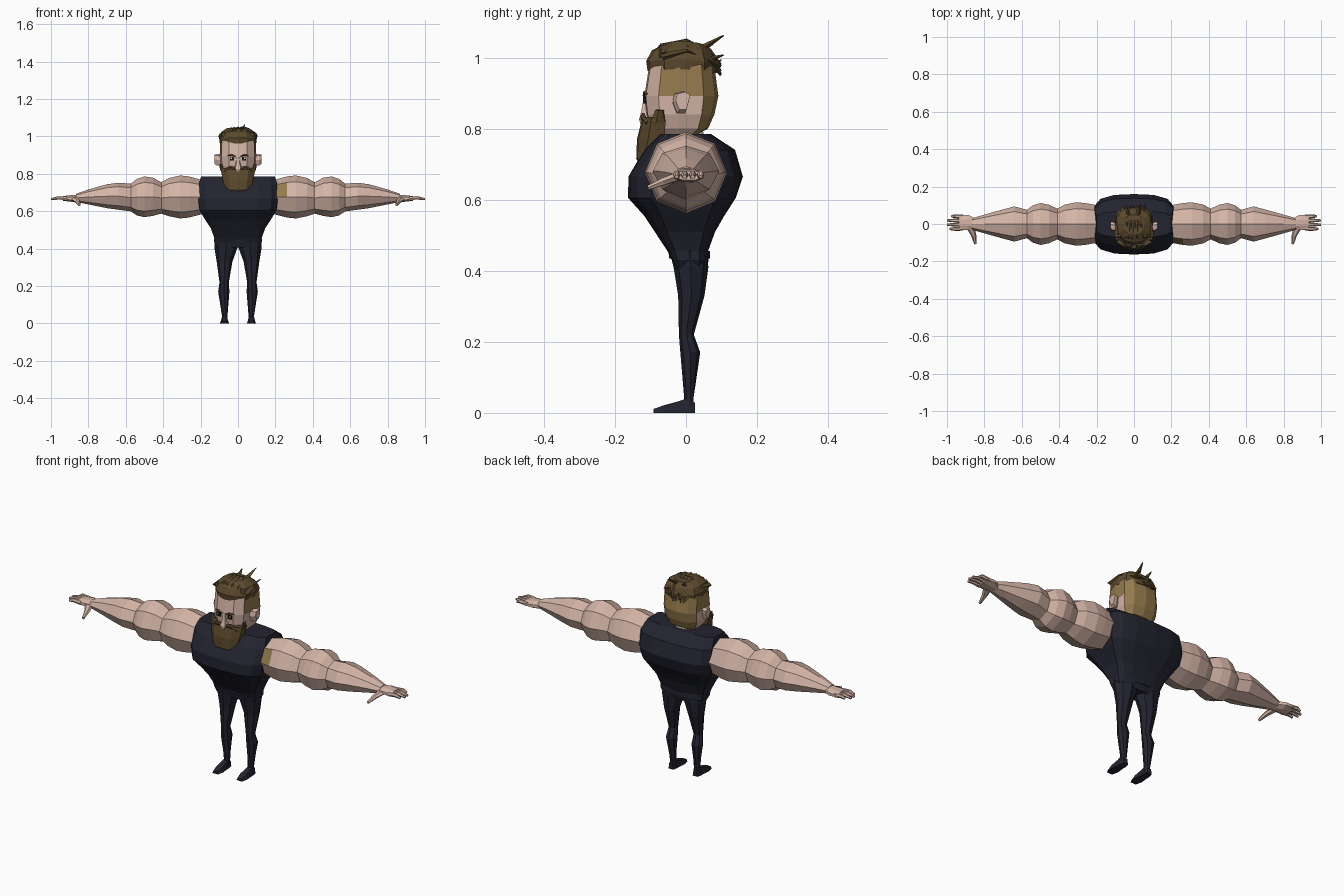
import bpy, bmesh, math, random
from mathutils import Vector

random.seed(4)


def material(name, rgb):
    m = bpy.data.materials.new(name)
    m.diffuse_color = (*rgb, 1)
    return m


SKIN = material("skin", (0.66, 0.46, 0.385))
CLOTH = material("dark cloth", (0.016, 0.017, 0.028))
HAIR = material("dark brown hair", (0.105, 0.066, 0.026))
SIDE = material("light brown hair", (0.30, 0.20, 0.075))
BLACK = material("eye black", (0.008, 0.007, 0.007))
WHITE = material("eye white", (0.75, 0.73, 0.7))


def loft(name, rings, mats, rule=None):
    """Skin a list of equal-length rings; rule(segment, column) gives the material slot."""
    bm = bmesh.new()
    vs = [[bm.verts.new(p) for p in r] for r in rings]
    n = len(rings[0])
    for i in range(len(vs) - 1):
        for j in range(n):
            k = (j + 1) % n
            f = bm.faces.new((vs[i][j], vs[i][k], vs[i + 1][k], vs[i + 1][j]))
            f.material_index = rule(i, j) if rule else 0
    bm.faces.new(vs[0])
    bm.faces.new(vs[-1])
    bmesh.ops.recalc_face_normals(bm, faces=bm.faces)
    me = bpy.data.meshes.new(name)
    bm.to_mesh(me)
    bm.free()
    for m in mats:
        me.materials.append(m)
    ob = bpy.data.objects.new(name, me)
    bpy.context.collection.objects.link(ob)
    return ob


def ellipse(n, centre, u, v, turn=0.0):
    """Ring of n points around centre, spanned by the half axes u and v."""
    c, u, v = Vector(centre), Vector(u), Vector(v)
    return [c + u * math.cos(a) + v * math.sin(a)
            for a in (math.tau * i / n + turn for i in range(n))]


def mirrored(half):
    """Close a half outline (front centre to back centre) across x = 0."""
    return half + [(-x, y, z) for x, y, z in half[-2:0:-1]]


def tube(name, path, sizes, mat, n=4):
    """Tapered strand along a path; sizes are (sideways, upward) half widths."""
    pts = [Vector(p) for p in path]
    rings = []
    for i, p in enumerate(pts):
        d = (pts[min(i + 1, len(pts) - 1)] - pts[max(i - 1, 0)]).normalized()
        side = d.cross(Vector((0, 0, 1))).normalized()
        up = side.cross(d)
        rings.append(ellipse(n, p, side * sizes[i][0], up * sizes[i][1]))
    return loft(name, rings, [mat])


def box(name, c, h, mat):
    x, y, z = c
    return loft(name, [[(x + a * h[0], y + s * h[1], z + b * h[2])
                        for a, b in ((-1, -1), (1, -1), (1, 1), (-1, 1))] for s in (-1, 1)], [mat])


# Torso: wide chest tapering to the waist (z, half width, front y, back y)
torso = [(.405, .110, -.034, .058), (.43, .124, -.040, .064), (.455, .126, -.052, .062),
         (.51, .146, -.088, .082), (.555, .176, -.118, .108), (.605, .206, -.163, .140),
         (.665, .213, -.162, .160), (.74, .211, -.118, .138), (.785, .198, -.072, .070)]
loft("torso", [mirrored([(0, f, z), (.5 * w, .97 * f, z), (.84 * w, .84 * f, z), (w, .6 * f, z),
                         (w, .6 * b, z), (.84 * w, .84 * b, z), (.5 * w, .97 * b, z), (0, b, z)])
               for z, w, f, b in torso], [CLOTH])

# Waistband
loft("waistband", [ellipse(12, (0, .01, z), (.129, 0, 0), (0, .058, 0))
                   for z in (.435, .455)], [CLOTH])

# Neck
loft("neck", [ellipse(8, (0, y, z), (.062, 0, 0), (0, .058, 0), math.pi / 8)
              for z, y in ((.75, 0), (.83, -.01))], [SKIN])

# Arm sections: x, centre z, half depth, half height
ARM = [(.195, .675, .100, .092), (.262, .676, .112, .110), (.31, .676, .116, .115),
       (.37, .675, .104, .102), (.41, .671, .082, .084), (.455, .677, .103, .102),
       (.50, .677, .112, .109), (.54, .675, .100, .098), (.573, .673, .076, .074),
       (.64, .680, .094, .072), (.70, .680, .078, .064), (.80, .676, .050, .040),
       (.865, .671, .031, .022)]
# Leg sections: z, centre x, half width, centre y, half depth
LEG = [(.46, .064, .060, .006, .050), (.41, .064, .063, .014, .049), (.33, .072, .042, .015, .037),
       (.22, .074, .025, .001, .021), (.17, .076, .030, .012, .028), (.04, .071, .016, .008, .014),
       (.01, .071, .018, .008, .016)]

for s, label in ((1, "left"), (-1, "right")):
    # Arm, with one painted patch on the left upper arm
    loft(label + "_arm", [ellipse(8, (s * x, 0, z), (0, -d, 0), (0, 0, h)) for x, z, d, h in ARM],
         [SKIN, SIDE], lambda i, j: int(s > 0 and i == 0 and j == 0))
    # Palm and fingers
    loft(label + "_palm", [ellipse(8, (s * x, y, .668), (0, d, 0), (0, 0, h), math.pi / 8)
                           for x, y, d, h in ((.85, 0, .032, .022), (.885, .008, .044, .020),
                                              (.935, .008, .045, .014))], [SKIN])
    for k, tip in enumerate((.985, 1.0, .998, .975)):
        y = -.025 + .0215 * k
        tube(label + "_finger", [(s * .915, y, .668), (s * .96, y * 1.05, .672), (s * tip, y * 1.05, .664)],
             [(.011, .012), (.010, .010), (.006, .006)], SKIN, 6)
    tube(label + "_thumb", [(s * .875, -.015, .667), (s * .857, -.06, .652), (s * .848, -.106, .634)],
         [(.022, .013), (.014, .012), (.007, .007)], SKIN, 6)

    # Leg and foot
    loft(label + "_leg", [ellipse(8, (s * x, y, z), (w, 0, 0), (0, d, 0), math.pi / 8 if z < .1 else 0)
                          for z, x, w, y, d in LEG], [CLOTH])
    loft(label + "_foot", [[(s * .072 + a * w, y, z) for a, z in ((-1, 0), (1, 0), (.7, h), (-.7, h))]
                           for y, w, h in ((.026, .014, .028), (.005, .019, .042), (-.02, .020, .033),
                                           (-.06, .024, .022), (-.092, .016, .011))], [CLOTH])

    # Ear
    loft(label + "_ear", [[(s * x, -.012 + o + a * d, .872 + u + b * h)
                           for a, b in ((-.5, -1), (.4, -1), (.8, .1), (.9, .7), (.3, 1), (-.8, .8), (-1, 0))]
                          for x, o, u, d, h in ((.085, -.008, 0, .018, .026), (.112, 0, .002, .025, .031),
                                                (.125, .004, .006, .021, .025))], [SKIN])

    # Eye, glint and brow
    box(label + "_eye", (s * .032, -.1165, .880), (.011, .004, .010), BLACK)
    box(label + "_eye_glint", (s * .036, -.1205, .883), (.003, .001, .003), WHITE)
    tube(label + "_brow", [(s * .012, -.119, .892), (s * .034, -.118, .902), (s * .056, -.110, .898)],
         [(.003, .005), (.003, .006), (.003, .003)], HAIR)

# Head: z, half width, front y, back y; hair paint on the back and upper sides
HEAD = [(.785, .066, -.090, .035), (.80, .080, -.100, .062), (.84, .095, -.112, .080),
        (.892, .098, -.117, .091), (.975, .096, -.104, .080), (1.005, .075, -.080, .060)]
loft("head", [mirrored([(0, f, z), (.5 * w, f + .004, z), (.9 * w, .66 * f, z), (w, -.02, z),
                        (w, .55 * b, z), (.66 * w, .9 * b, z), (0, b, z)]) for z, w, f, b in HEAD],
     [SKIN, SIDE], lambda i, j: int(4 <= j <= 7 or (i >= 3 and 2 <= j <= 9)))

# Nose
loft("nose", [[(-w, -.105, z), (-w * .7, y, z), (w * .7, y, z), (w, -.105, z)]
              for z, w, y in ((.812, .010, -.128), (.826, .020, -.132), (.848, .015, -.126),
                              (.892, .008, -.118))], [SKIN])

# Beard: z, half width, front y, back y
BEARD = [(.700, .050, -.132, -.100), (.715, .068, -.140, -.085), (.77, .082, -.138, -.060),
         (.815, .091, -.127, -.058), (.832, .097, -.122, -.060)]
loft("beard", [mirrored([(0, f, z), (.6 * w, f + .004, z), (w, .6 * f + .4 * b, z),
                         (w, b, z), (0, b, z)]) for z, w, f, b in BEARD], [HAIR])
for s in (1, -1):
    tube("sideburn", [(s * .085, -.076, .82), (s * .090, -.074, .852)],
         [(.024, .009), (.014, .008)], HAIR, 6)
    tube("moustache", [(s * .004, -.122, .828), (s * .04, -.121, .834), (s * .075, -.108, .815)],
         [(.006, .006), (.007, .011), (.005, .006)], HAIR, 6)

# Swept-back hair: a cap with locks laid over it
CAP = [(.962, .098, -.108, .086), (.99, .101, -.112, .088), (1.02, .088, -.096, .076),
       (1.042, .055, -.055, .050)]
loft("hair_cap", [mirrored([(0, f, z), (.5 * w, .92 * f, z), (.92 * w, .55 * f, z + .004), (w, 0, z + .004),
                            (.9 * w, .6 * b, z), (.5 * w, .93 * b, z - .004), (0, b, z - .006)])
                  for z, w, f, b in CAP], [HAIR])
for k in range(9):
    x = -.084 + .021 * k
    drop = 4.2 * x * x
    j = random.uniform(-.012, .012)
    tube("hair_lock", [(x * .9 + j, -.106 + 2 * drop, .985), (x + j, -.068, 1.030 - drop),
                       (x * .95, 0, 1.046 - drop + j * .3), (x * .8 - j, .065, 1.015 - drop + j),
                       (x * .7 - j, .098, .965 + 1.5 * j)],
         [(.008, .005), (.016, .010), (.018, .010), (.014, .009), (.003, .003)], HAIR)

# Loose spikes rising at the back of the crown
for x0, x1, tip_y, tip_z, mid in ((.02, .035, .106, 1.062, 1.038), (-.03, -.035, .085, 1.046, 1.036),
                                  (.045, .06, .106, 1.007, 1.000), (-.01, -.02, .100, .992, .990)):
    tube("hair_spike", [(x0, -.01, mid - .002), (x0, .05, mid - .010), (x1, tip_y, tip_z)],
         [(.016, .010), (.014, .010), (.002, .002)], HAIR)
